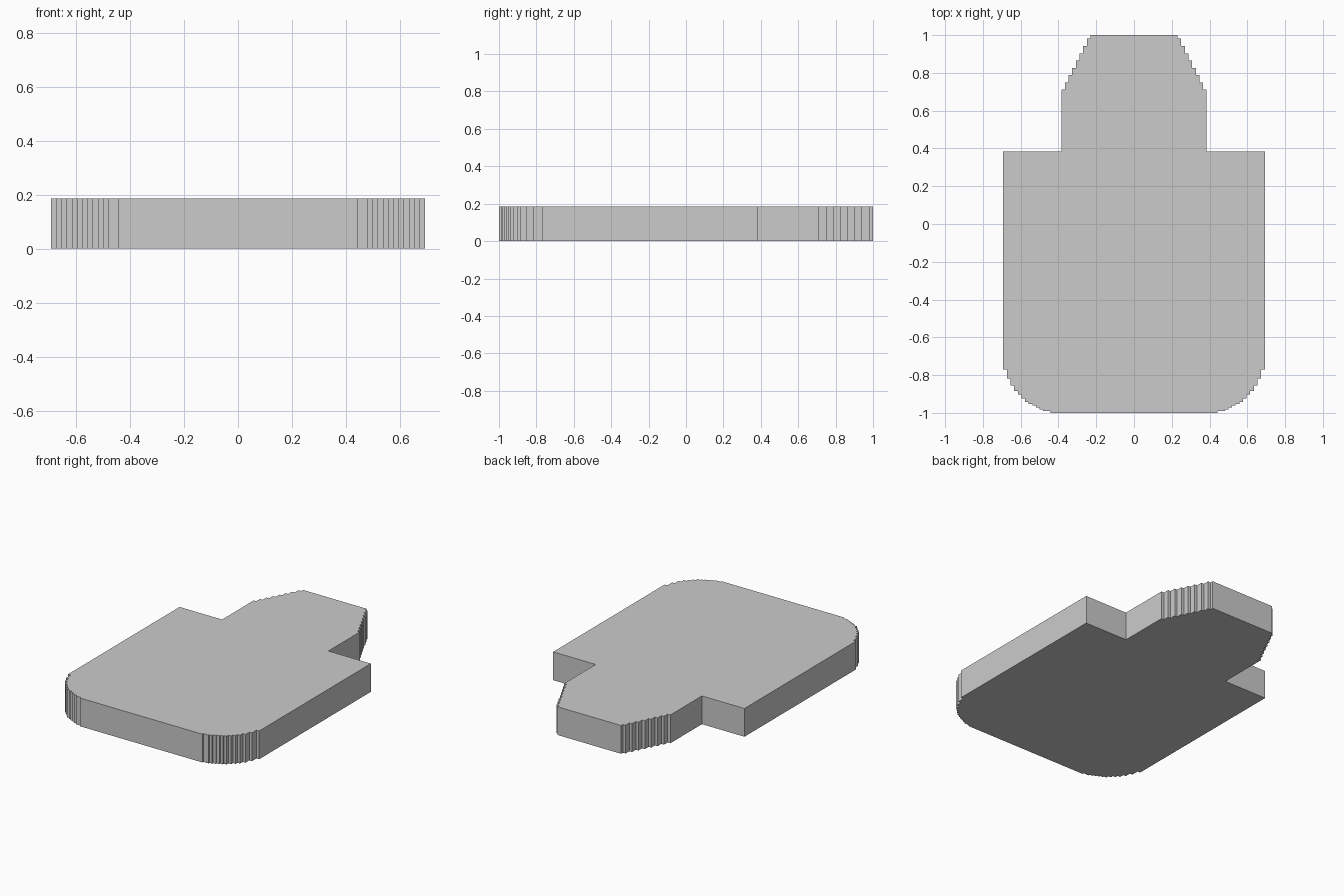
import bpy
import bmesh

if "Cube" in bpy.data.objects:
    bpy.data.objects.remove(bpy.data.objects["Cube"])

U = 1 / 52          # grid step of the stair-cut outline
THICKNESS = 0.185


def right_outline():
    """Right half of the outline, bottom to top, in grid steps."""
    pts = []
    # Rounded lower corner, cut in small stairs
    x, y = 23, -52
    pts.append((x, y))
    rises = [0.5, 1, 1.5, 2, 2.5, 3, 4, 5, 6, 7.5, 9.5, 12]
    for i, rise in enumerate(rises):
        y = -52 + rise
        pts += [(x, y), (25 + i, y)]
        x = 25 + i
    # Straight side, shoulder and neck
    pts += [(36, 20), (20, 20)]
    # Tapered tip, cut in even stairs
    for i in range(8):
        pts += [(20 - i, 37 + 2 * i), (19 - i, 37 + 2 * i)]
    pts.append((12, 52))
    return pts


# Flat plate: mirrored outline, extruded upward
half = right_outline()
outline = half + [(-x, y) for x, y in reversed(half)]
bm = bmesh.new()
face = bm.faces.new([bm.verts.new((x * U, y * U, 0)) for x, y in outline])
top = bmesh.ops.extrude_face_region(bm, geom=[face], use_keep_orig=True)
bmesh.ops.translate(bm, vec=(0, 0, THICKNESS),
                    verts=[v for v in top["geom"] if isinstance(v, bmesh.types.BMVert)])
bmesh.ops.recalc_face_normals(bm, faces=bm.faces)

mesh = bpy.data.meshes.new("stepped_plate")
bm.to_mesh(mesh)
bm.free()
plate = bpy.data.objects.new("stepped_plate", mesh)
bpy.context.collection.objects.link(plate)
